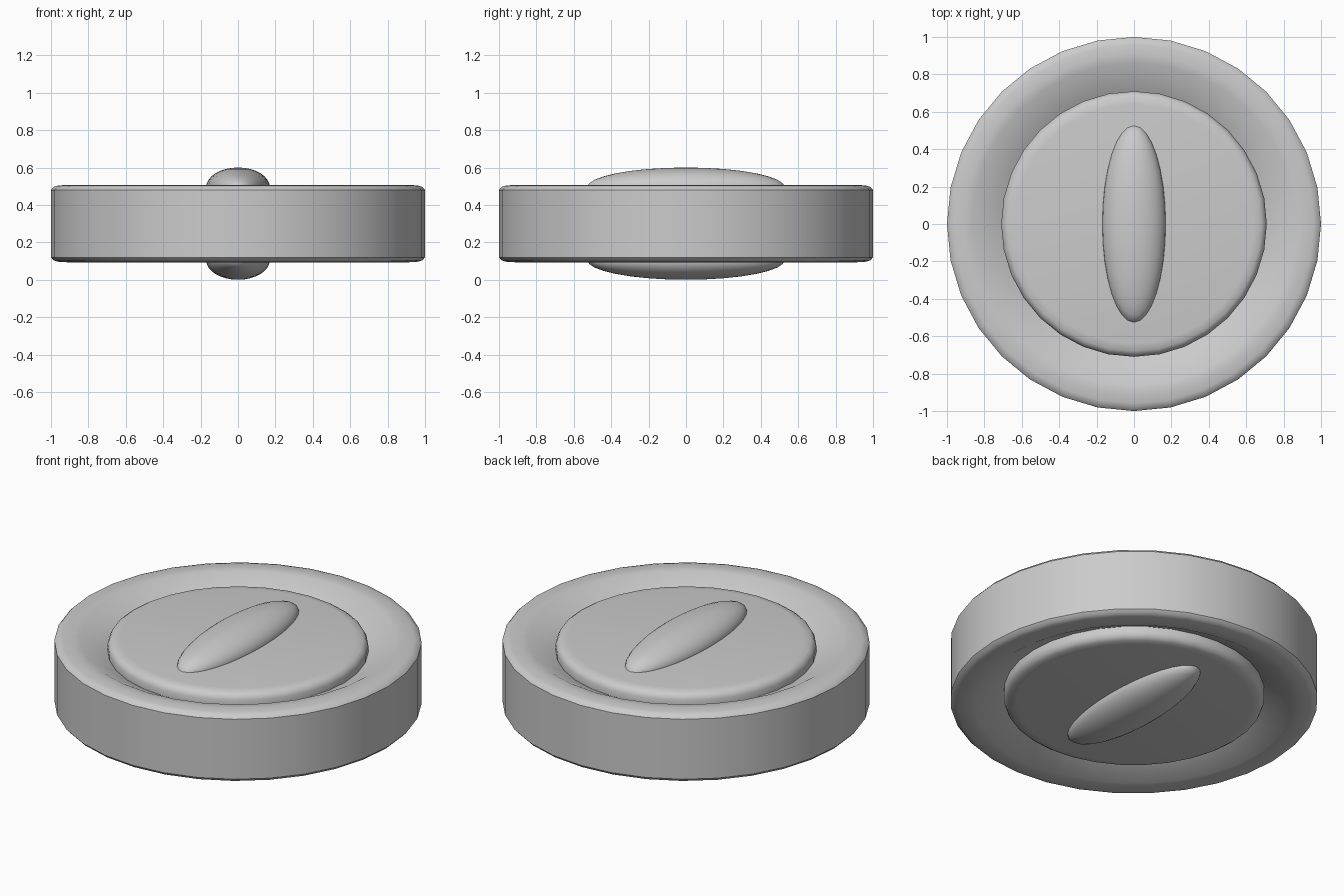
import bpy, bmesh, math

if "Cube" in bpy.data.objects:
    bpy.data.objects.remove(bpy.data.objects["Cube"])

SIDES = 32
MID = 0.3


def lathe(name, half_profile):
    """Revolve a profile (radius, height above mid plane), mirrored below."""
    bm = bmesh.new()
    profile = half_profile + [(r, -h) for r, h in reversed(half_profile)]
    rings = []
    for r, h in profile:
        if r == 0:
            rings.append([bm.verts.new((0, 0, MID + h))] * SIDES)
        else:
            rings.append([bm.verts.new((r * math.cos(2 * math.pi * i / SIDES),
                                        r * math.sin(2 * math.pi * i / SIDES),
                                        MID + h)) for i in range(SIDES)])
    for a, b in zip(rings, rings[1:]):
        for i in range(SIDES):
            j = (i + 1) % SIDES
            corners = list(dict.fromkeys([a[i], b[i], b[j], a[j]]))
            bm.faces.new(corners)
    bmesh.ops.recalc_face_normals(bm, faces=bm.faces[:])
    return finish(name, bm)


def finish(name, bm):
    mesh = bpy.data.meshes.new(name)
    bm.to_mesh(mesh)
    bm.free()
    obj = bpy.data.objects.new(name, mesh)
    bpy.context.collection.objects.link(obj)
    bpy.ops.object.select_all(action='DESELECT')
    obj.select_set(True)
    bpy.context.view_layer.objects.active = obj
    bpy.ops.object.shade_smooth_by_angle(angle=math.radians(35))
    return obj


# Disc body: raised centre, sloped groove, softly rounded rim on both faces
lathe("disc_body", [
    (0, 0.200), (0.64, 0.200), (0.68, 0.195), (0.70, 0.182), (0.71, 0.160),
    (0.71, 0.125), (0.863, 0.205), (0.91, 0.207), (0.96, 0.204),
    (0.985, 0.197), (1.0, 0.180)])

# Long oval ridge on each face
for name, side in (("top_ridge", 1), ("bottom_ridge", -1)):
    bm = bmesh.new()
    bmesh.ops.create_uvsphere(bm, u_segments=32, v_segments=16, radius=1)
    for v in bm.verts:
        v.co = (v.co.x * 0.17, v.co.y * 0.528, MID + side * 0.195 + v.co.z * 0.105)
    finish(name, bm)
